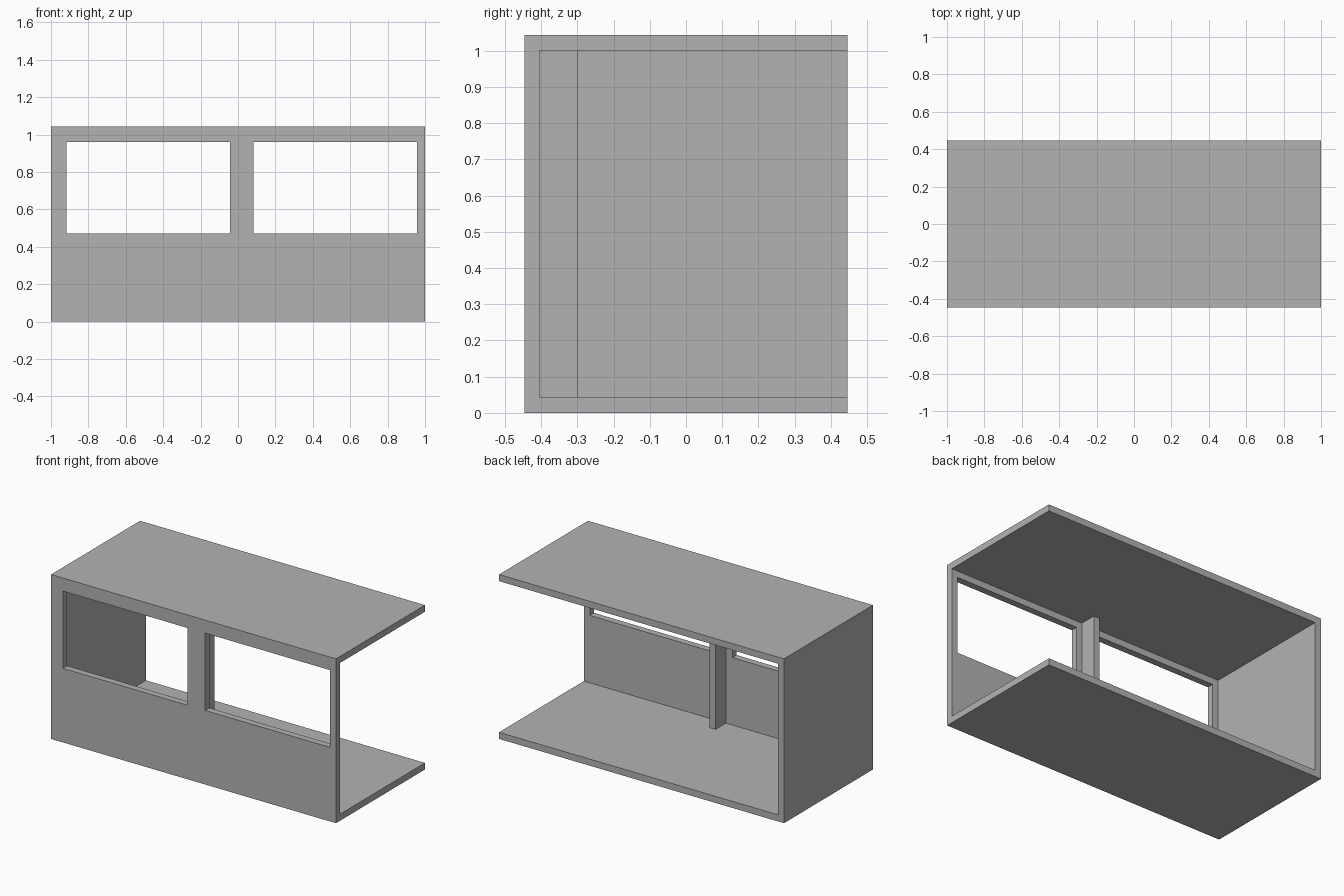
import bpy
from mathutils import Vector

cube = bpy.data.objects.get("Cube")
if cube:
    bpy.data.objects.remove(cube, do_unlink=True)

# Overall half sizes, height and panel thickness
HX, HY, H, T = 1.0, 0.446, 1.043, 0.042

grey = bpy.data.materials.new("plain_grey")
grey.use_nodes = True
colour = (0.45, 0.45, 0.45, 1)
grey.diffuse_color = colour
grey.node_tree.nodes["Principled BSDF"].inputs["Base Color"].default_value = colour


def box(name, low, high):
    """Axis-aligned box between two corners."""
    low, high = Vector(low), Vector(high)
    bpy.ops.mesh.primitive_cube_add(size=1, location=(low + high) / 2)
    ob = bpy.context.object
    ob.name = name
    ob.scale = high - low
    bpy.ops.object.transform_apply(location=False, rotation=False, scale=True)
    ob.data.materials.append(grey)
    return ob


def combine(target, tool, operation):
    """Apply a boolean and discard the tool object."""
    tool.hide_render = True
    mod = target.modifiers.new(tool.name, "BOOLEAN")
    mod.operation, mod.solver, mod.object = operation, "EXACT", tool
    bpy.context.view_layer.objects.active = target
    bpy.ops.object.modifier_apply(modifier=mod.name)
    bpy.data.objects.remove(tool, do_unlink=True)


# Shell: floor, roof, front wall and one end wall, open at the back and left
shell = box("shell", (-HX, -HY, 0), (HX, HY, H))
combine(shell, box("interior", (-HX + T, -HY + T, T), (HX + 1, HY + 1, H - T)), "DIFFERENCE")

# Two window openings in the front wall
for x0, x1 in ((-0.917, -0.042), (0.082, 0.958)):
    combine(shell, box("window", (x0, -HY - 0.1, 0.47), (x1, -HY + T + 0.1, 0.96)), "DIFFERENCE")

# Inner post behind the strip between the windows
box("inner_post", (0.002, -HY + T, T), (0.044, -0.30, H - T))
